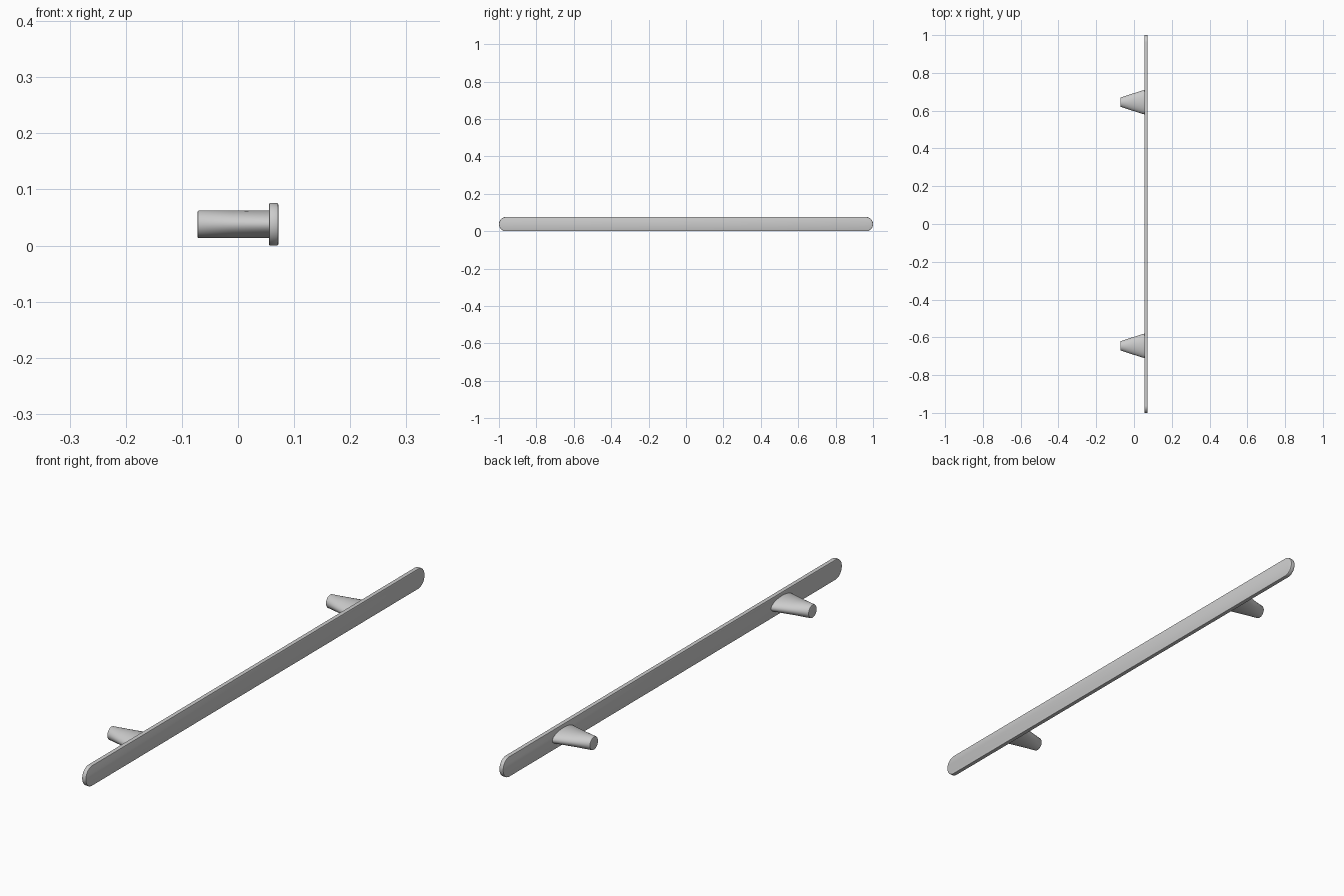
import bpy, bmesh
from math import sin, cos, pi

if "Cube" in bpy.data.objects:
    bpy.data.objects.remove(bpy.data.objects["Cube"])

R = 0.038            # half height of the bar
ZC = R               # centre height
X_BACK, X_FACE, X_TIP = 0.055, 0.072, -0.072


def loft(name, rings):
    """Skin a list of (x, [(y, z), ...]) sections and cap both ends."""
    bm = bmesh.new()
    loops = [[bm.verts.new((x, y, z)) for y, z in sec] for x, sec in rings]
    n = len(loops[0])
    for a, b in zip(loops, loops[1:]):
        for i in range(n):
            j = (i + 1) % n
            bm.faces.new((a[i], a[j], b[j], b[i]))
    bm.faces.new(loops[0])
    bm.faces.new(loops[-1])
    bmesh.ops.recalc_face_normals(bm, faces=bm.faces)
    mesh = bpy.data.meshes.new(name)
    bm.to_mesh(mesh)
    bm.free()
    obj = bpy.data.objects.new(name, mesh)
    bpy.context.collection.objects.link(obj)
    bpy.ops.object.select_all(action='DESELECT')
    obj.select_set(True)
    bpy.context.view_layer.objects.active = obj
    bpy.ops.object.shade_smooth_by_angle(angle=0.6)
    return obj


def stadium(inset, seg=24):
    """Long slot outline with fully round ends."""
    r, c = R - inset, 1 - R
    pts = []
    for side, start in ((1, -pi / 2), (-1, pi / 2)):
        for i in range(seg + 1):
            a = start + pi * i / seg
            pts.append((side * c + r * cos(a), ZC + r * sin(a)))
    return pts


def ellipse(yc, ry, rz, seg=48):
    return [(yc + ry * cos(2 * pi * i / seg), ZC + rz * sin(2 * pi * i / seg))
            for i in range(seg)]


# handle bar with softened edges
B = 0.003
loft("handle_bar", [
    (X_BACK, stadium(B)), (X_BACK + 0.3 * B, stadium(0.3 * B)), (X_BACK + B, stadium(0)),
    (X_FACE - B, stadium(0)), (X_FACE - 0.3 * B, stadium(0.3 * B)), (X_FACE, stadium(B))])

# mounting posts: round at the tip, widening to an ellipse at the bar
for name, yc in (("post_left", -0.645), ("post_right", 0.645)):
    loft(name, [
        (X_TIP, ellipse(yc, 0.0225, 0.0225)),
        (X_TIP + 0.0005, ellipse(yc, 0.0237, 0.0237)),
        (X_TIP + 0.002, ellipse(yc, 0.0245, 0.0245)),
        (-0.01, ellipse(yc, 0.0445, 0.0245)),
        (X_BACK + 0.002, ellipse(yc, 0.0655, 0.0245))])
